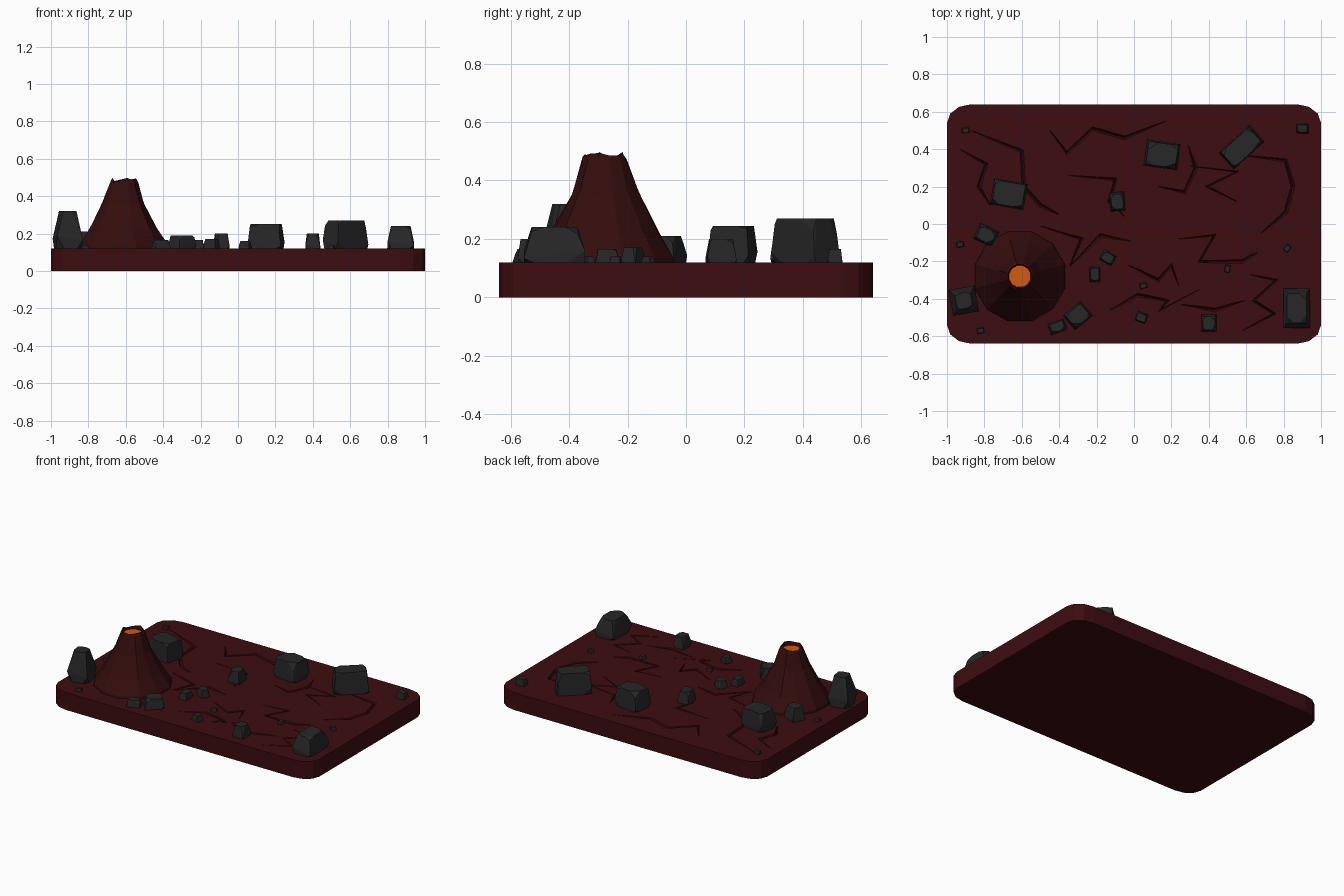
import bpy, bmesh, random
from math import sin, cos, pi, radians
from mathutils import Vector, Matrix

if "Cube" in bpy.data.objects:
    bpy.data.objects.remove(bpy.data.objects["Cube"])

TOP = 0.12


def material(name, rgb):
    mat = bpy.data.materials.new(name)
    mat.use_nodes = True
    mat.diffuse_color = (*rgb, 1)
    shader = next(n for n in mat.node_tree.nodes if n.type == 'BSDF_PRINCIPLED')
    shader.inputs["Base Color"].default_value = (*rgb, 1)
    shader.inputs["Roughness"].default_value = 0.9
    return mat


ground_red = material("ground dark red", (0.046, 0.004, 0.005))
cone_red = material("volcano dark red", (0.034, 0.004, 0.004))
rock_grey = material("rock charcoal", (0.02, 0.02, 0.02))
lava_orange = material("lava orange", (0.65, 0.1, 0.006))


def finish(name, bm, mat):
    """Turn a bmesh into a flat shaded object."""
    bmesh.ops.recalc_face_normals(bm, faces=bm.faces)
    mesh = bpy.data.meshes.new(name)
    bm.to_mesh(mesh)
    bm.free()
    mesh.materials.append(mat)
    obj = bpy.data.objects.new(name, mesh)
    bpy.context.collection.objects.link(obj)
    return obj


def loft(bm, rings, cap_start=True, cap_end=True):
    """Skin closed rings of points that have equal counts."""
    rows = [[bm.verts.new(p) for p in ring] for ring in rings]
    count = len(rows[0])
    for a, b in zip(rows, rows[1:]):
        for i in range(count):
            j = (i + 1) % count
            bm.faces.new((a[i], a[j], b[j], b[i]))
    if cap_start:
        bm.faces.new(rows[0][::-1])
    if cap_end:
        bm.faces.new(rows[-1])


# Ground slab with rounded corners
outline = []
for quarter, (sx, sy) in enumerate([(1, 1), (-1, 1), (-1, -1), (1, -1)]):
    for step in range(4):
        a = (quarter + step / 3) * pi / 2
        outline.append((sx * 0.87 + 0.13 * cos(a), sy * 0.54 + 0.1 * sin(a)))
bm = bmesh.new()
loft(bm, [[(x, y, z) for x, y in outline] for z in (0, TOP)])
slab = finish("ground_slab", bm, ground_red)

# Zigzag cracks carved into the slab
cracks = [
    [(-.87, .5), (-.6, .39), (-.59, .2), (-.5, .1), (-.4, .05)],
    [(-.45, .5), (-.36, .38), (-.22, .51), (-.05, .46), (.17, .55)],
    [(-.93, .4), (-.79, .32), (-.83, .2), (-.77, .1)],
    [(-.35, .26), (-.1, .24), (-.13, .12), (-.05, .04)],
    [(.29, .42), (.33, .3), (.27, .17), (.13, .2)],
    [(.3, .31), (.55, .28), (.39, .2), (.55, .12)],
    [(.57, .37), (.81, .34), (.85, .2), (.81, .06), (.68, -.05)],
    [(-.5, -.01), (-.28, -.08), (-.34, -.22), (-.18, -.06), (-.02, -.09)],
    [(-.03, -.22), (.13, -.3), (.2, -.22), (.24, -.33)],
    [(.24, -.08), (.43, -.06), (.35, -.2), (.58, -.2), (.66, -.15)],
    [(-.13, -.46), (.02, -.38), (.18, -.41), (.14, -.46), (.35, -.35)],
    [(.62, -.27), (.76, -.3), (.64, -.41), (.75, -.48), (.58, -.57)],
    [(.25, -.43), (.43, -.46), (.59, -.41)],
]


def crack_cutter(path):
    """V-shaped wedge along a path, thin at both ends."""
    pts = [Vector(p) for p in path]
    last = len(pts) - 1
    rings = []
    for i, p in enumerate(pts):
        before = (p - pts[max(i - 1, 0)]).normalized()
        after = (pts[min(i + 1, last)] - p).normalized()
        along = (before + after).normalized()
        side = Vector((-along.y, along.x))
        strength = 0.15 if i in (0, last) else 1
        half = 0.015 * strength
        left, right = p + side * half, p - side * half
        rings.append([(*left, TOP + 0.01), (*right, TOP + 0.01),
                      (*p, TOP - 0.005 - 0.02 * strength)])
    bm = bmesh.new()
    loft(bm, rings)
    bmesh.ops.triangulate(bm, faces=bm.faces)
    cutter = finish("crack_cutter", bm, ground_red)
    cutter.hide_render = True
    return cutter


for path in cracks:
    cutter = crack_cutter(path)
    mod = slab.modifiers.new("crack", 'BOOLEAN')
    mod.operation = 'DIFFERENCE'
    mod.solver = 'EXACT'
    mod.object = cutter
    bpy.context.view_layer.objects.active = slab
    bpy.ops.object.modifier_apply(modifier=mod.name)
    bpy.data.objects.remove(cutter)

# Volcano cone with a ragged rim and hollow crater
random.seed(4)
SIDES = 12
CENTRE = Vector((-0.61, -0.28, 0))


def circle(radius, z, rough=0, lift=0):
    ring = []
    for i in range(SIDES):
        a = 2 * pi * (i + 0.5) / SIDES
        r = radius * (1 + random.uniform(-rough, rough))
        ring.append(CENTRE + Vector((r * cos(a), r * sin(a),
                                     z + random.uniform(-lift, lift))))
    return ring


bm = bmesh.new()
loft(bm, [circle(0.25, TOP - 0.01), circle(0.245, 0.135, 0.02),
          circle(0.19, 0.225, 0.04, 0.012), circle(0.115, 0.36, 0.04, 0.012),
          circle(0.077, 0.475, 0.03, 0.008), circle(0.066, 0.488, 0.03, 0.012),
          circle(0.06, 0.455)])
finish("volcano_cone", bm, cone_red)

bm = bmesh.new()
loft(bm, [circle(0.06, 0.459), circle(0.06, 0.465)])
finish("lava_pool", bm, lava_orange)


# Chipped boulders: x, y, width, depth, height, turn, top taper
def rock(name, x, y, width, depth, height, turn, taper=0.8):
    bm = bmesh.new()
    for sx in (-1, 1):
        for sy in (-1, 1):
            for sz in (-1, 1):
                corner = Vector((sx, sy, sz))
                for axis in range(3):
                    p = corner.copy()
                    p[axis] *= 1 - random.uniform(0.15, 0.75)
                    if sz > 0:
                        p.x *= taper
                        p.y *= taper
                    bm.verts.new(p)
    hull = bmesh.ops.convex_hull(bm, input=bm.verts)
    bmesh.ops.delete(bm, geom=hull["geom_interior"], context='VERTS')
    bmesh.ops.dissolve_limit(bm, angle_limit=radians(4),
                             verts=bm.verts, edges=bm.edges)
    place = (Matrix.Translation((x, y, TOP + height / 2 - 0.005))
             @ Matrix.Rotation(radians(turn), 4, 'Z')
             @ Matrix.Diagonal((width / 2, depth / 2, height / 2 + 0.005, 1)))
    bm.transform(place)
    finish(name, bm, rock_grey)


boulders = [
    (-.67, .16, .18, .14, .125, -10, .9), (.15, .37, .18, .14, .13, -8, .88),
    (.575, .41, .22, .12, .15, 42, .9), (-.91, -.41, .14, .14, .2, 10, .6),
    (.87, -.45, .14, .21, .12, 0, .75), (-.3, -.49, .12, .1, .07, 40, .85),
    (-.09, .12, .08, .1, .08, 5), (-.79, -.06, .11, .09, .09, -25),
    (.4, -.53, .08, .09, .08, 0),
]
stones = [
    (.9, .51, .065, .05, .045, 0), (-.41, -.55, .09, .06, .045, 20),
    (-.21, -.27, .055, .08, .045, 0), (-.14, -.18, .075, .06, .05, -30),
    (.04, -.5, .06, .05, .04, -20),
]
pebbles = [(-.9, .5), (-.93, -.11), (-.82, -.57), (.05, -.33),
           (.5, -.24), (.82, -.13)]

for spec in boulders:
    rock("boulder", *spec)
for spec in stones:
    rock("stone", *spec)
for x, y in pebbles:
    rock("pebble", x, y, 0.04, 0.03, 0.02, random.uniform(0, 90))
